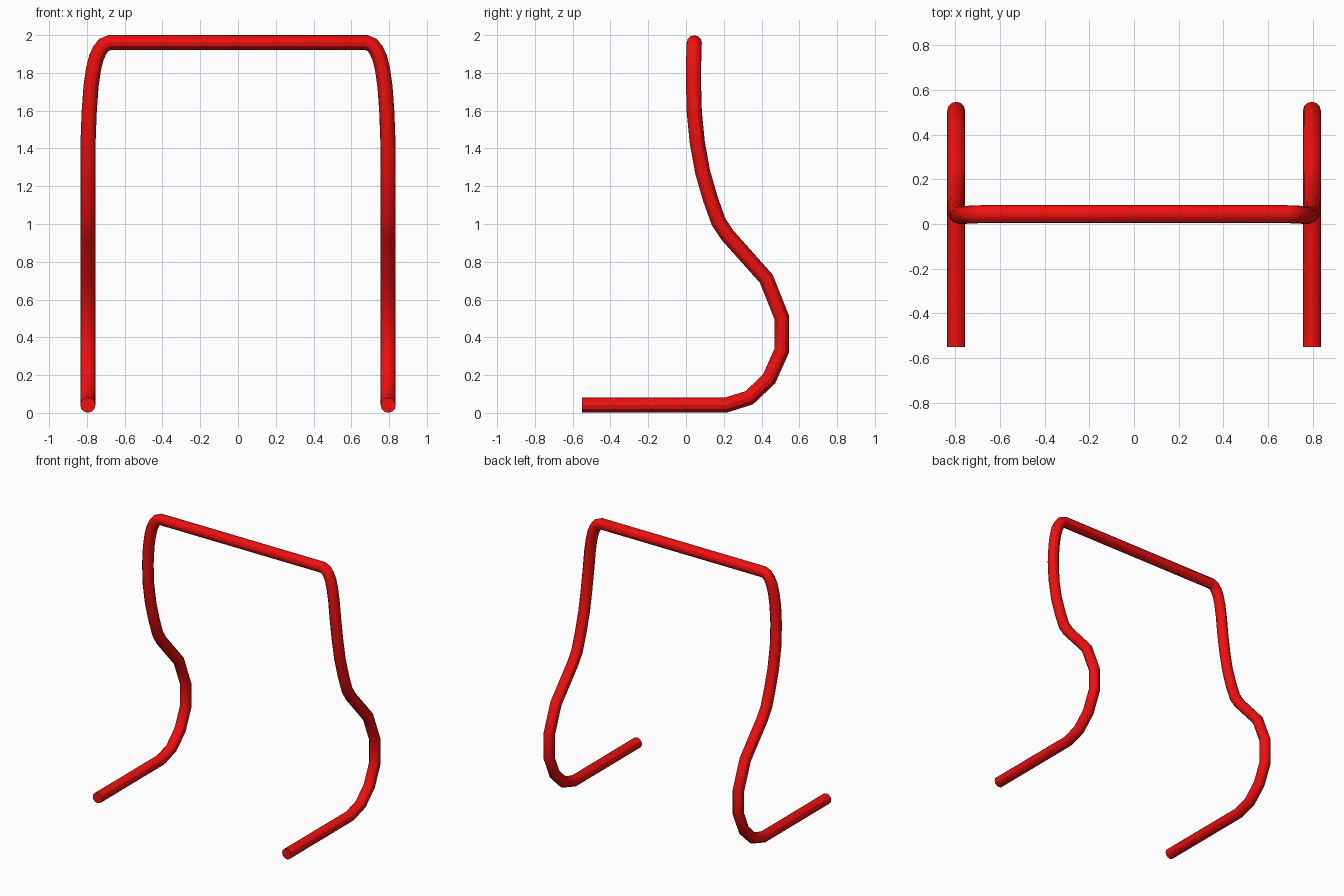
import bpy

if "Cube" in bpy.data.objects:
    bpy.data.objects.remove(bpy.data.objects["Cube"])

R = 0.04

# Centreline of the right half, from foot tip up to the crossbar
half = [
    (0.795, -0.55, 0.041), (0.795, 0.21, 0.041), (0.795, 0.335, 0.08),
    (0.795, 0.44, 0.18), (0.795, 0.507, 0.33), (0.795, 0.507, 0.505),
    (0.795, 0.425, 0.71), (0.795, 0.22, 0.94), (0.795, 0.173, 1.01),
    (0.795, 0.13, 1.13), (0.795, 0.088, 1.275), (0.794, 0.06, 1.43),
    (0.788, 0.044, 1.59), (0.778, 0.04, 1.73), (0.765, 0.04, 1.82),
    (0.75, 0.041, 1.88), (0.732, 0.042, 1.92), (0.71, 0.043, 1.948),
    (0.68, 0.044, 1.96),
]
path = half + [(-x, y, z) for x, y, z in reversed(half)]

# One continuous bent tube
curve = bpy.data.curves.new("bent_tube_frame", 'CURVE')
curve.dimensions = '3D'
curve.bevel_depth = R
curve.bevel_resolution = 4
curve.use_fill_caps = True
spline = curve.splines.new('POLY')
spline.points.add(len(path) - 1)
for p, co in zip(spline.points, path):
    p.co = (*co, 1)

frame = bpy.data.objects.new("bent_tube_frame", curve)
bpy.context.collection.objects.link(frame)
bpy.context.view_layer.objects.active = frame
frame.select_set(True)
bpy.ops.object.convert(target='MESH')
frame = bpy.context.object
bpy.ops.object.shade_smooth_by_angle()

# Red paint
red = bpy.data.materials.new("red_paint")
red.diffuse_color = (0.85, 0.005, 0.005, 1)
red.use_nodes = True
red.node_tree.nodes["Principled BSDF"].inputs["Base Color"].default_value = red.diffuse_color
frame.data.materials.clear()
frame.data.materials.append(red)
